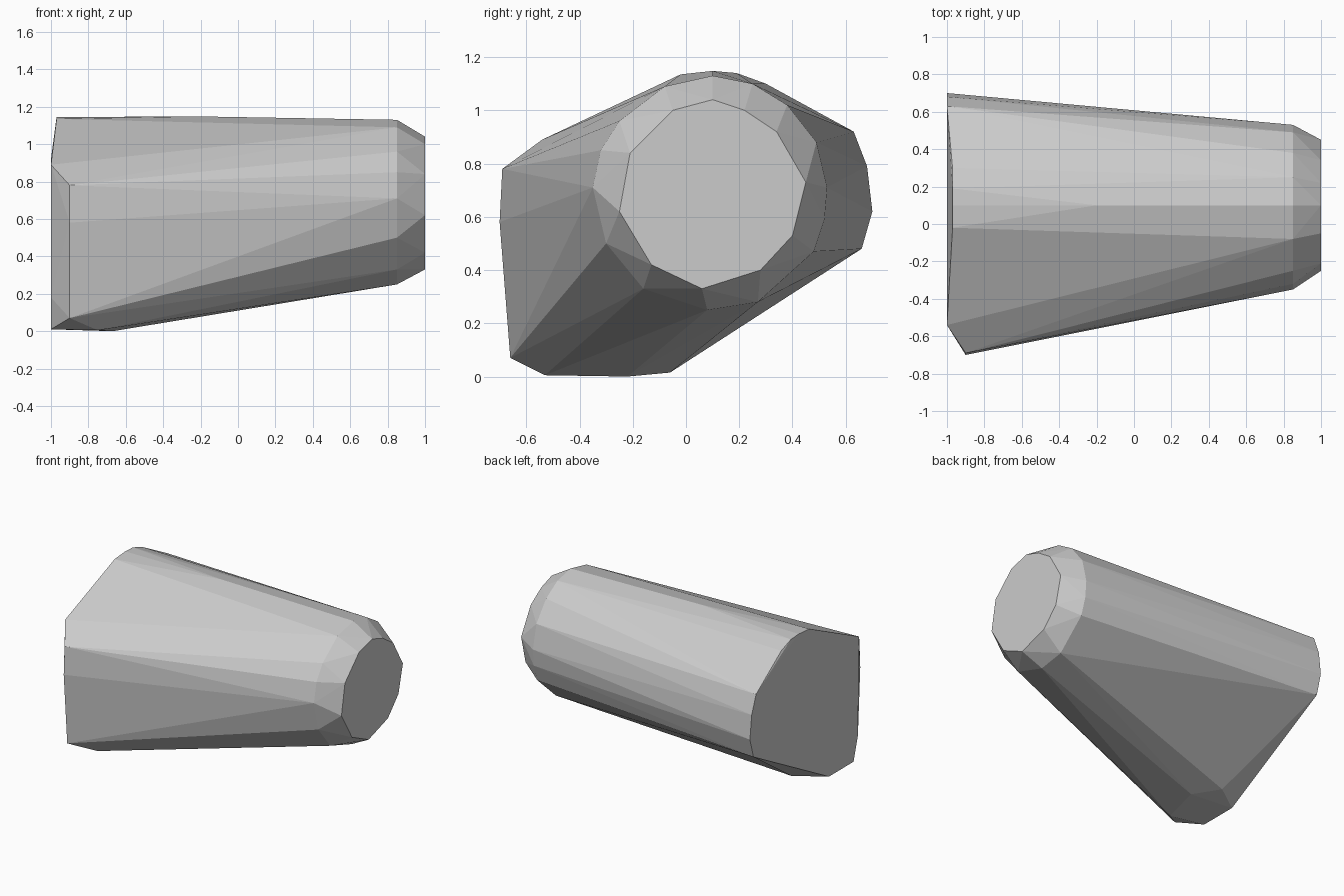
import bpy
import bmesh
import math

# Remove only the default object
default_cube = bpy.data.objects.get("Cube")
if default_cube:
    bpy.data.objects.remove(default_cube, do_unlink=True)


def make_material(name, colour):
    material = bpy.data.materials.new(name)
    material.use_nodes = True
    material.diffuse_color = colour
    for node in material.node_tree.nodes:
        if node.type == 'BSDF_PRINCIPLED':
            node.inputs["Base Color"].default_value = colour
    return material


def section(x, outline):
    """Place a (y, z) outline on the plane at x."""
    return [(x, y, z) for y, z in outline]


def convex_part(name, points, material):
    """Wrap the cross sections in one faceted convex skin."""
    mesh = bpy.data.meshes.new(name)
    bm = bmesh.new()
    for point in points:
        bm.verts.new(point)
    bmesh.ops.convex_hull(bm, input=bm.verts[:])
    loose = [v for v in bm.verts if not v.link_faces]
    bmesh.ops.delete(bm, geom=loose, context='VERTS')
    # Merge nearly flat triangles into clean facets
    bmesh.ops.dissolve_limit(bm, angle_limit=math.radians(1),
                             verts=bm.verts[:], edges=bm.edges[:])
    bmesh.ops.recalc_face_normals(bm, faces=bm.faces[:])
    for face in bm.faces:
        face.smooth = False
    bm.to_mesh(mesh)
    bm.free()
    mesh.materials.append(material)
    part = bpy.data.objects.new(name, mesh)
    bpy.context.scene.collection.objects.link(part)
    return part


# Narrow end cap
narrow_cap = section(1, [
    (.1, 1.04), (.22, 1), (.34, .92), (.45, .73), (.4, .53), (.28, .4),
    (.06, .33), (-.13, .42), (-.25, .62), (-.21, .84), (-.05, 1)])

# Chamfer ring behind the narrow cap
narrow_ring = section(.85, [
    (.1, 1.13), (.25, 1.1), (.38, 1.02), (.49, .88), (.53, .71), (.52, .59),
    (.48, .47), (.27, .28), (.08, .25), (-.16, .33), (-.3, .5), (-.35, .71),
    (-.32, .85), (-.25, .96), (-.08, 1.09)])

# Wide end: flat back, leaning upper rim, front cheek and resting base
wide_back = section(-1, [
    (-.54, .89), (.63, .92), (.68, .79), (.7, .62), (.66, .48),
    (-.2, .01), (-.48, .01), (-.53, .18)])
upper_rim = section(-.97, [(.3, 1.1), (.19, 1.14), (.1, 1.145), (-.02, 1.135)])
front_cheek = section(-.9, [(-.69, .78), (-.7, .58), (-.66, .07)])
base = [(-.75, -.53, .005), (-.67, -.22, 0), (-.8, -.06, .015)]

# Slight swell along the top
crown = [(-.2, .1, 1.148)]

grey = make_material("plain grey", (.6, .6, .6, 1))
convex_part("tapered_body",
            narrow_cap + narrow_ring + wide_back + upper_rim
            + front_cheek + base + crown, grey)
